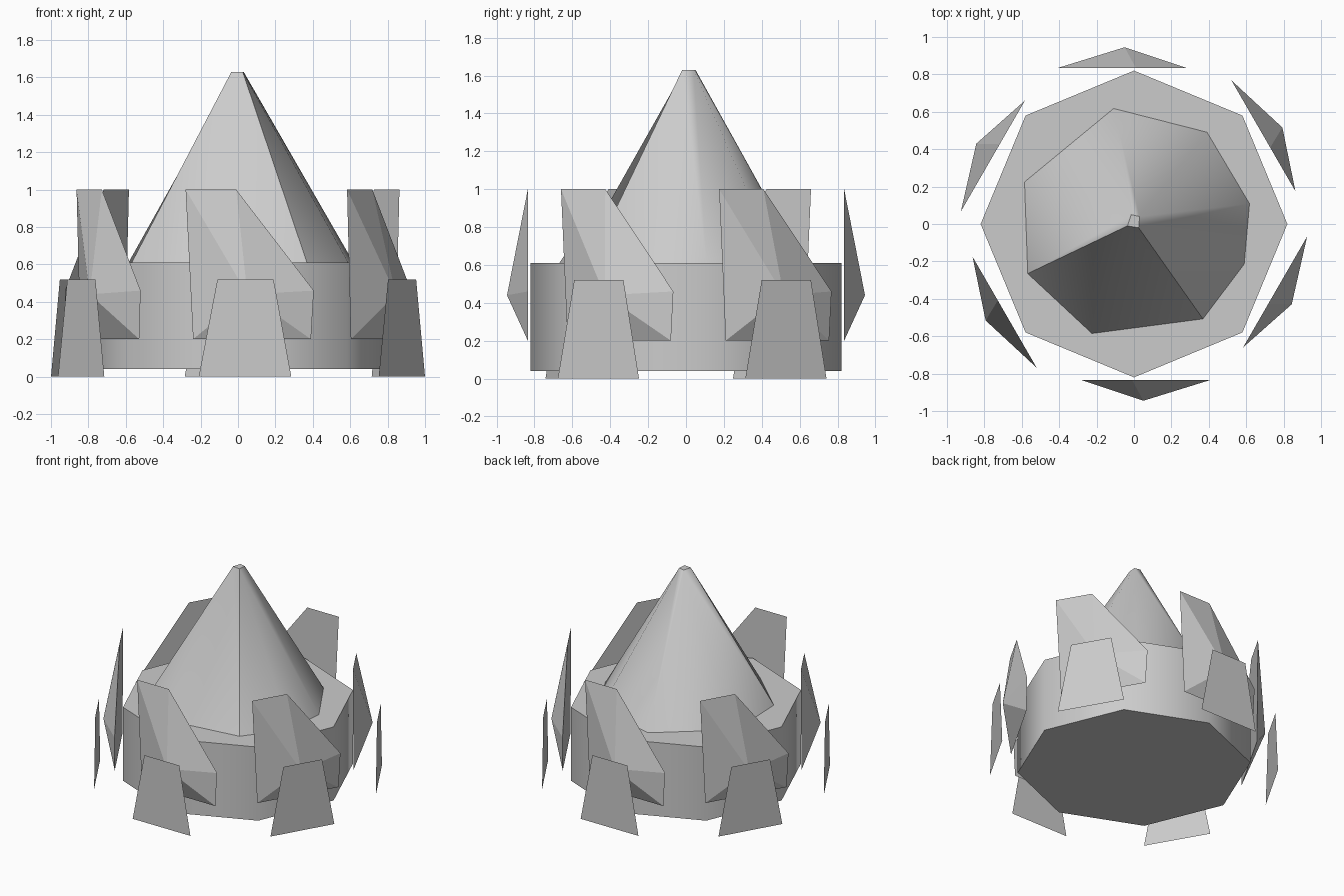
import bpy
from math import sin, cos, radians
from mathutils import Matrix

cube = bpy.data.objects.get("Cube")
if cube:
    bpy.data.objects.remove(cube, do_unlink=True)

grey = bpy.data.materials.new("plain_grey")
grey.use_nodes = True
colour = (0.6, 0.6, 0.6, 1)
grey.diffuse_color = colour
grey.node_tree.nodes["Principled BSDF"].inputs["Base Color"].default_value = colour


def build(name, verts, faces, smooth=0):
    mesh = bpy.data.meshes.new(name)
    mesh.from_pydata(verts, [], faces)
    mesh.materials.append(grey)
    obj = bpy.data.objects.new(name, mesh)
    bpy.context.collection.objects.link(obj)
    if smooth:
        bpy.ops.object.select_all(action='DESELECT')
        obj.select_set(True)
        bpy.context.view_layer.objects.active = obj
        bpy.ops.object.shade_smooth_by_angle(angle=radians(smooth))
    return obj


def ring(angles, radius, z):
    return [(radius * cos(radians(a)), radius * sin(radians(a)), z) for a in angles]


# Octagonal drum with softly shaded sides
n = 8
octagon = range(0, 360, 45)
sides = [(i, (i + 1) % n, n + (i + 1) % n, n + i) for i in range(n)]
caps = [tuple(reversed(range(n))), tuple(range(n, 2 * n))]
build("base_drum", ring(octagon, 0.82, 0.04) + ring(octagon, 0.82, 0.61), sides + caps, 55)

# Irregular cone: eight points at the rim, four at the tip
rim = ring([10, 51.5, 100, 159, 205, 249, 306, 340], 0.627, 0.61)
tip = [(0.03, 0.04, 1.63), (-0.015, 0.05, 1.63), (-0.035, -0.01, 1.63), (0.025, -0.02, 1.63)]
owner = [0, 0, 1, 1, 2, 2, 3, 3]   # tip point above each rim point
faces = [tuple(range(n, n + 4))]
for i in range(n):
    j = (i + 1) % n
    faces.append((i, j, n + owner[i]))
    if owner[i] != owner[j]:
        faces.append((j, n + owner[j], n + owner[i]))
build("cone", rim + tip, faces, 55)

# Faceted shards and flat plates, repeated six times around the drum
outline = [(-0.28, 1.0), (-0.24, 0.2), (0.39, 0.2), (0.405, 0.46), (-0.01, 1.0)]
shard_verts = [(x, -0.835, z) for x, z in outline] + [(0.05, -0.945, 0.44)]
shard_faces = [(i, (i + 1) % 5, 5) for i in range(5)] + [(4, 3, 2, 1, 0)]
plate_verts = [(x, -0.99, z) for x, z in [(-0.21, 0), (0.285, 0), (0.19, 0.52), (-0.11, 0.52)]]
for k in range(6):
    turn = Matrix.Rotation(radians(60 * k), 4, 'Z')
    build(f"shard_{k + 1}", shard_verts, shard_faces).data.transform(turn)
    build(f"outer_plate_{k + 1}", plate_verts, [(0, 1, 2, 3)]).data.transform(turn)
